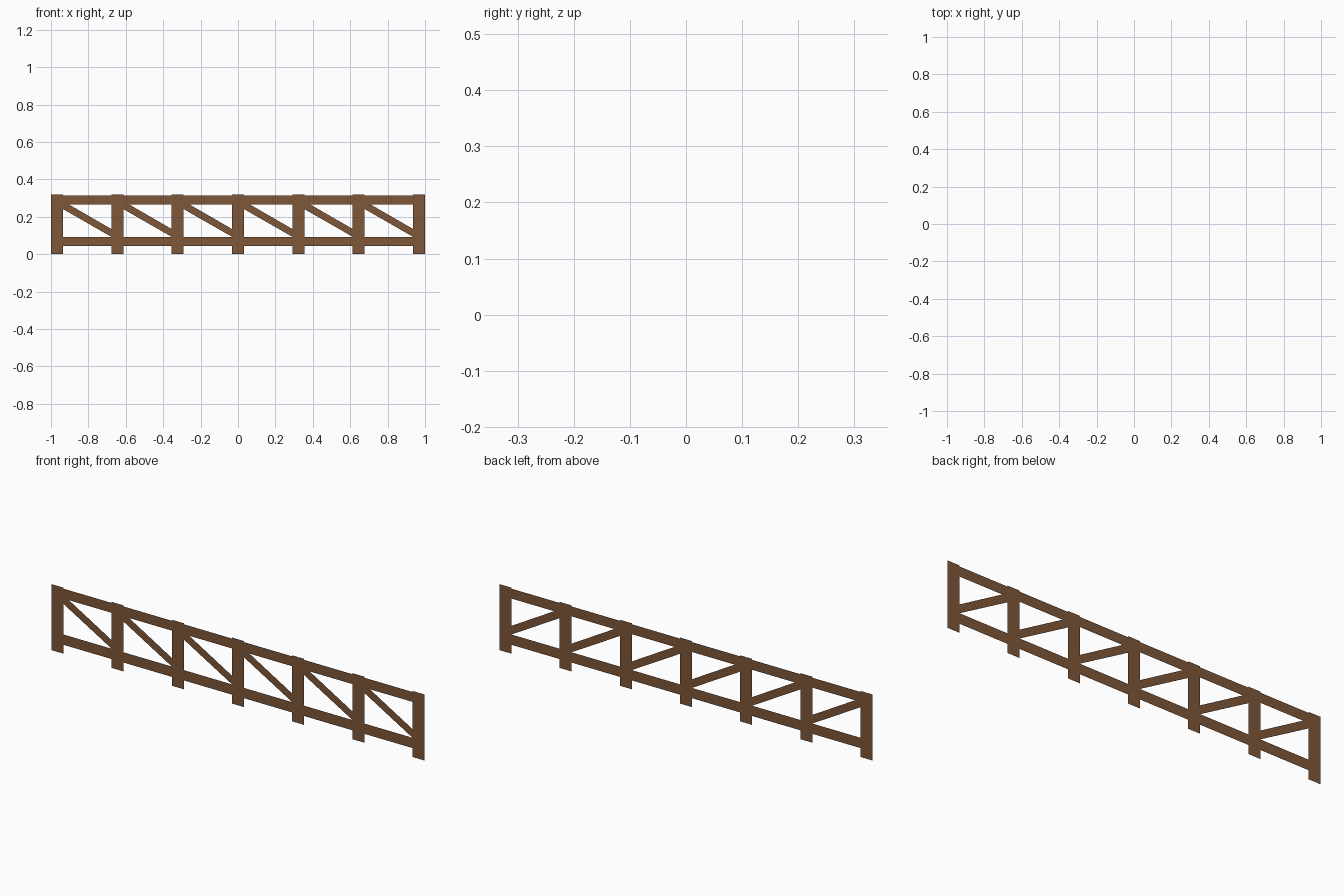
import bpy

if "Cube" in bpy.data.objects:
    bpy.data.objects.remove(bpy.data.objects["Cube"])

wood = bpy.data.materials.new("brown_wood")
wood.diffuse_color = (0.21, 0.095, 0.04, 1)
wood.use_nodes = True
wood.node_tree.nodes["Principled BSDF"].inputs["Base Color"].default_value = wood.diffuse_color


def panel(name, outline):
    """Flat zero-thickness panel in the y = 0 plane from an (x, z) outline."""
    mesh = bpy.data.meshes.new(name)
    mesh.from_pydata([(x, 0, z) for x, z in outline], [], [range(len(outline))])
    mesh.materials.append(wood)
    obj = bpy.data.objects.new(name, mesh)
    bpy.context.collection.objects.link(obj)


def rect(name, x0, x1, z0, z1):
    panel(name, [(x0, z0), (x1, z0), (x1, z1), (x0, z1)])


POSTS = 7
HALF_POST = 0.032
STEP = (2 - 2 * HALF_POST) / (POSTS - 1)
LOW, HIGH = (0.043, 0.093), (0.267, 0.315)

# Upright posts
for i in range(POSTS):
    x = -1 + HALF_POST + i * STEP
    rect("post", x - HALF_POST, x + HALF_POST, 0, 0.32)

# Rails and diagonal brace filling each bay between posts
slope, mid_z, half_t = -0.577, 0.188, 0.0215
for i in range(POSTS - 1):
    left = -1 + 2 * HALF_POST + i * STEP
    right = left + STEP - 2 * HALF_POST
    mid = (left + right) / 2
    rect("bottom_rail", left, right, *LOW)
    rect("top_rail", left, right, *HIGH)

    def edge(x, side):
        return mid_z + slope * (x - mid) + side * half_t

    # Brace is trimmed where it meets the top rail
    meet = mid + (HIGH[0] - mid_z - half_t) / slope
    panel("diagonal_brace", [
        (left, edge(left, -1)), (right, max(edge(right, -1), LOW[1])),
        (right, edge(right, 1)), (meet, HIGH[0]), (left, HIGH[0])])
